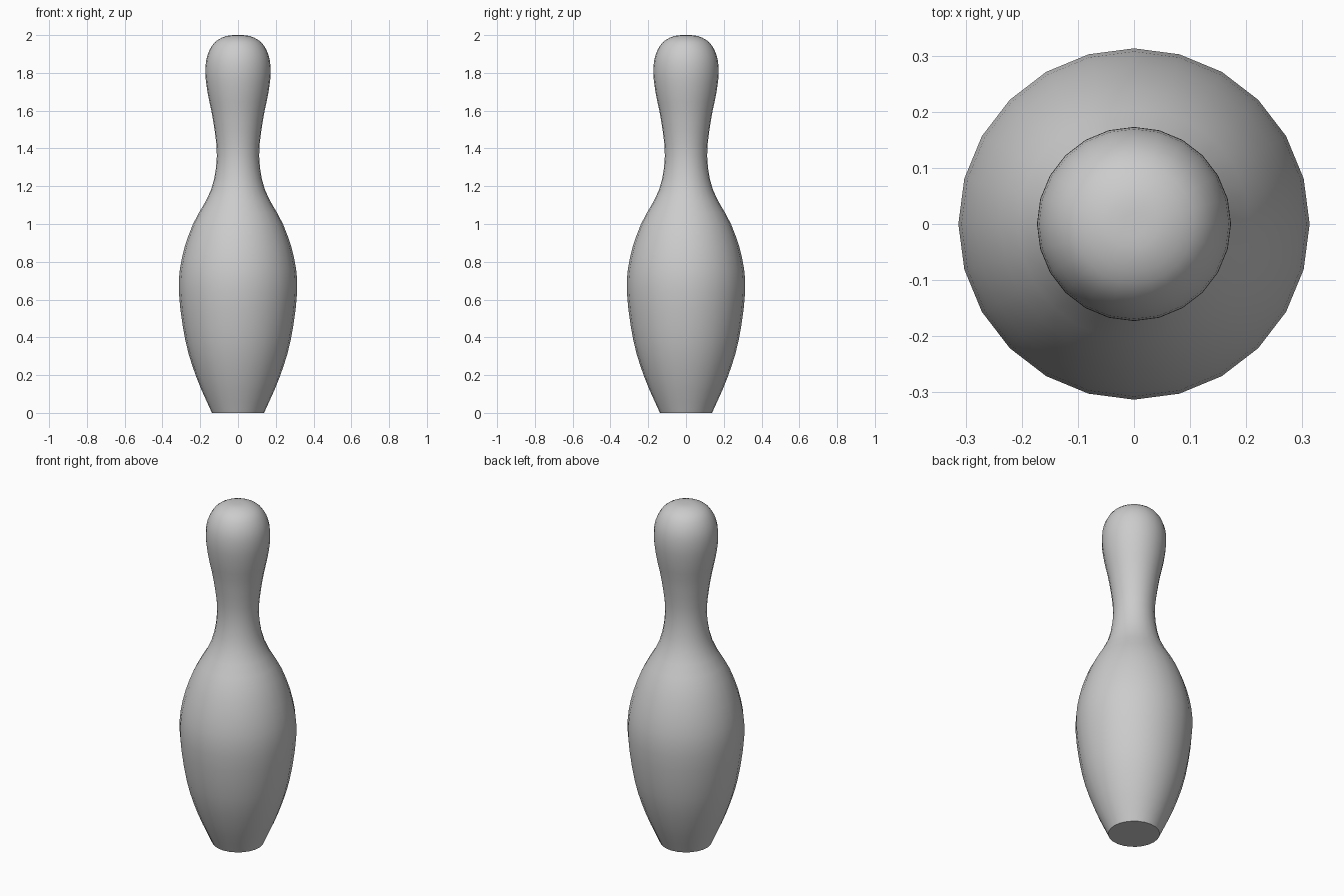
import bpy, bmesh, math
from mathutils import Vector

cube = bpy.data.objects.get("Cube")
if cube:
    bpy.data.objects.remove(cube, do_unlink=True)

SIDES = 24
STEPS = 3

# Outline control points: radius, height
OUTLINE = [(0.138, 0), (0.217, 0.18), (0.278, 0.38), (0.313, 0.64), (0.297, 0.82),
           (0.238, 1.0), (0.143, 1.18), (0.112, 1.36), (0.132, 1.55), (0.16, 1.69),
           (0.173, 1.8), (0.163, 1.89), (0.125, 1.96), (0.065, 1.994), (0, 2)]


def smooth_path(points, steps):
    """Catmull-Rom curve through the points."""
    p = [Vector(q) for q in points]
    p = [2 * p[0] - p[1]] + p + [Vector((-p[-2].x, p[-2].y))]
    path = []
    for a, b, c, d in zip(p, p[1:], p[2:], p[3:]):
        for i in range(steps):
            t = i / steps
            path.append(0.5 * (2 * b + (c - a) * t + (2 * a - 5 * b + 4 * c - d) * t * t
                               + (3 * b - a - 3 * c + d) * t ** 3))
    return path


# Body: lathe the outline, with a flat base and a rounded crown
bm = bmesh.new()
rings = []
for r, z in smooth_path(OUTLINE, STEPS):
    angles = [math.tau * k / SIDES for k in range(SIDES)]
    rings.append([bm.verts.new((r * math.cos(a), r * math.sin(a), z)) for a in angles])
for low, high in zip(rings, rings[1:]):
    for k in range(SIDES):
        n = (k + 1) % SIDES
        bm.faces.new((low[k], low[n], high[n], high[k]))
bm.faces.new(rings[0][::-1])
crown = bm.verts.new((0, 0, 2))
for k in range(SIDES):
    bm.faces.new((rings[-1][k], rings[-1][(k + 1) % SIDES], crown))

mesh = bpy.data.meshes.new("pin_body")
bm.to_mesh(mesh)
bm.free()
pin = bpy.data.objects.new("pin_body", mesh)
bpy.context.collection.objects.link(pin)

# Plain grey finish
grey = bpy.data.materials.new("plain_grey")
grey.use_nodes = True
color = (0.6, 0.6, 0.6, 1)
grey.diffuse_color = color
grey.node_tree.nodes["Principled BSDF"].inputs["Base Color"].default_value = color
mesh.materials.append(grey)

bpy.ops.object.select_all(action='DESELECT')
pin.select_set(True)
bpy.context.view_layer.objects.active = pin
bpy.ops.object.shade_smooth_by_angle(angle=math.radians(40))
